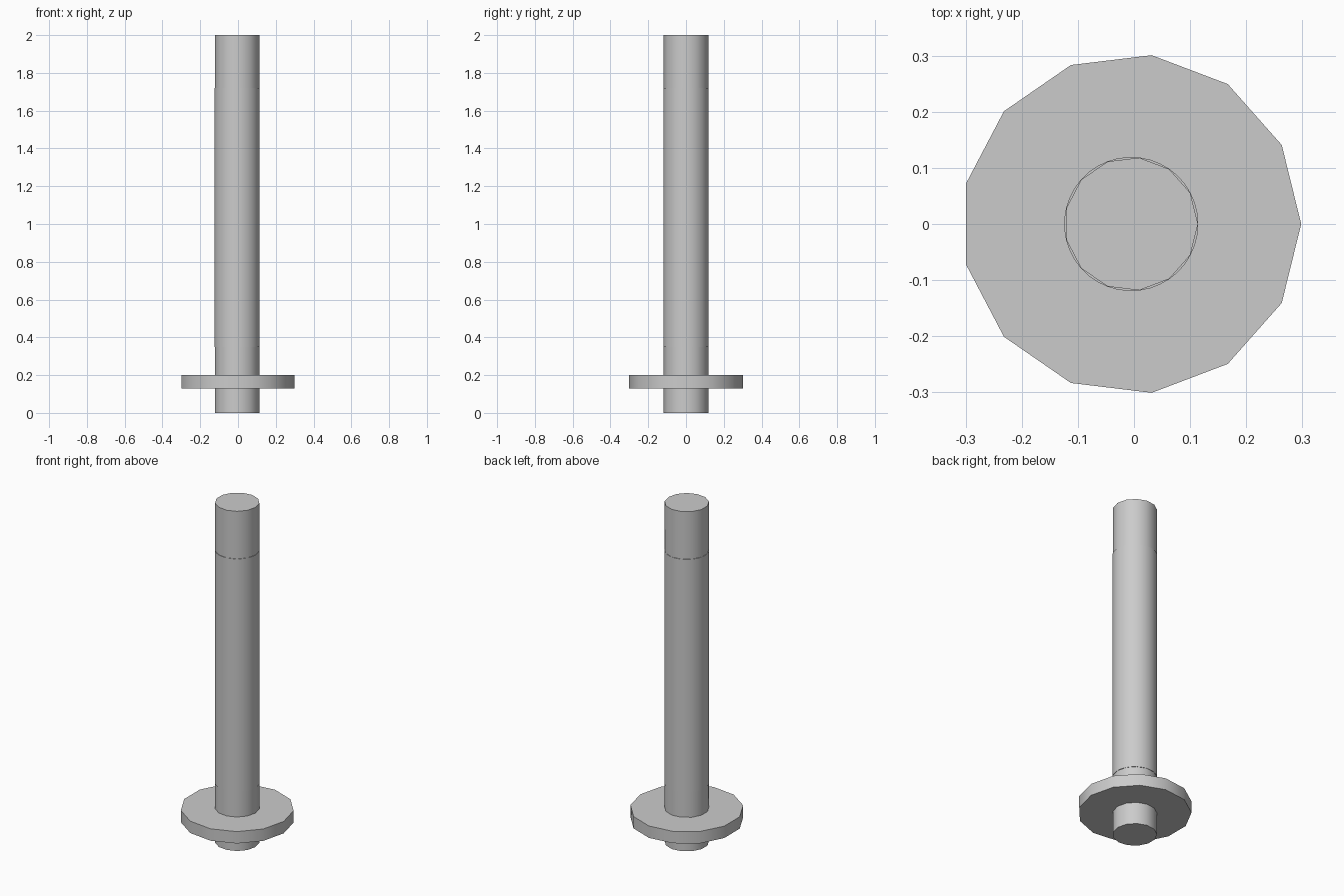
import bpy
import math

cube = bpy.data.objects.get("Cube")
if cube:
    bpy.data.objects.remove(cube, do_unlink=True)

GREY = (0.6, 0.6, 0.6, 1.0)
metal = bpy.data.materials.new("plain grey")
metal.use_nodes = True
metal.diffuse_color = GREY
metal.node_tree.nodes["Principled BSDF"].inputs["Base Color"].default_value = GREY

AXIS_X = -0.005      # an odd-sided disc is centred by its bounds
SIDES = 13


def cylinder(name, radius, bottom, top, sides):
    """Upright cylinder with one corner pointing along +x."""
    bpy.ops.mesh.primitive_cylinder_add(
        vertices=sides, radius=radius, depth=top - bottom,
        location=(AXIS_X, 0, (bottom + top) / 2),
        rotation=(0, 0, -math.pi / 2))
    obj = bpy.context.object
    obj.name = name
    obj.data.materials.append(metal)
    bpy.ops.object.transform_apply(location=False, rotation=True, scale=False)
    bpy.ops.object.shade_smooth_by_angle(angle=math.radians(30))
    return obj


# Faceted core rod running the full height
cylinder("rod", 0.119, 0, 2, SIDES)

# Rounder sleeve around the middle of the rod
cylinder("grip_sleeve", 0.1195, 0.35, 1.72, SIDES * 3)

# Flat collar disc near the foot
cylinder("collar_disc", 0.303, 0.13, 0.2, SIDES)
